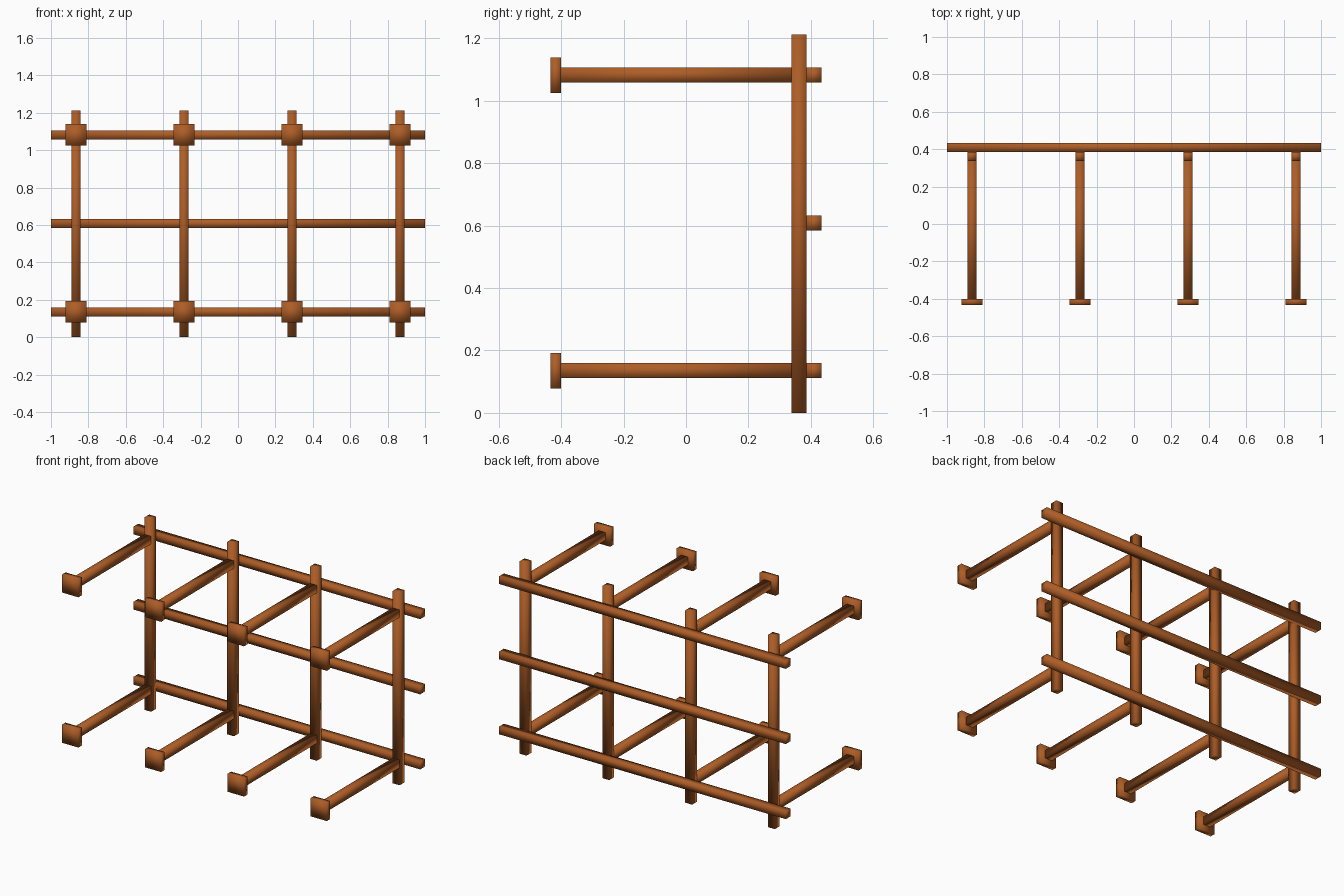
import bpy

if "Cube" in bpy.data.objects:
    bpy.data.objects.remove(bpy.data.objects["Cube"])

wood = bpy.data.materials.new("brown_wood")
wood.diffuse_color = (0.42, 0.11, 0.02, 1)
wood.use_nodes = True
wood.node_tree.nodes["Principled BSDF"].inputs["Base Color"].default_value = wood.diffuse_color

T = 0.048                              # timber thickness
POST_X = (-0.866, -0.289, 0.289, 0.866)
RAIL_Z = (0.135, 0.608, 1.082)


def box(name, x, y, z):
    """Box spanning the (min, max) ranges, with softly blended shading."""
    centre = [(a + b) / 2 for a, b in (x, y, z)]
    bpy.ops.mesh.primitive_cube_add(size=1, location=centre)
    ob = bpy.context.object
    ob.name = name
    ob.scale = [b - a for a, b in (x, y, z)]
    bpy.ops.object.transform_apply(location=False, rotation=False, scale=True)
    bpy.ops.object.shade_smooth()
    ob.data.materials.append(wood)


def around(c, size):
    return (c - size / 2, c + size / 2)


# Long horizontal rails across the back
for z in RAIL_Z:
    box("back_rail", (-1, 1), (0.386, 0.434), around(z, T))

for x in POST_X:
    # Upright post
    box("post", around(x, T), (0.338, 0.386), (0, 1.212))
    # Forward arms with square end plates, low and high
    for z in (RAIL_Z[0], RAIL_Z[2]):
        box("arm", around(x, T), (-0.40, 0.338), around(z, T))
        box("end_plate", around(x, 0.114), (-0.434, -0.40), around(z, 0.114))
